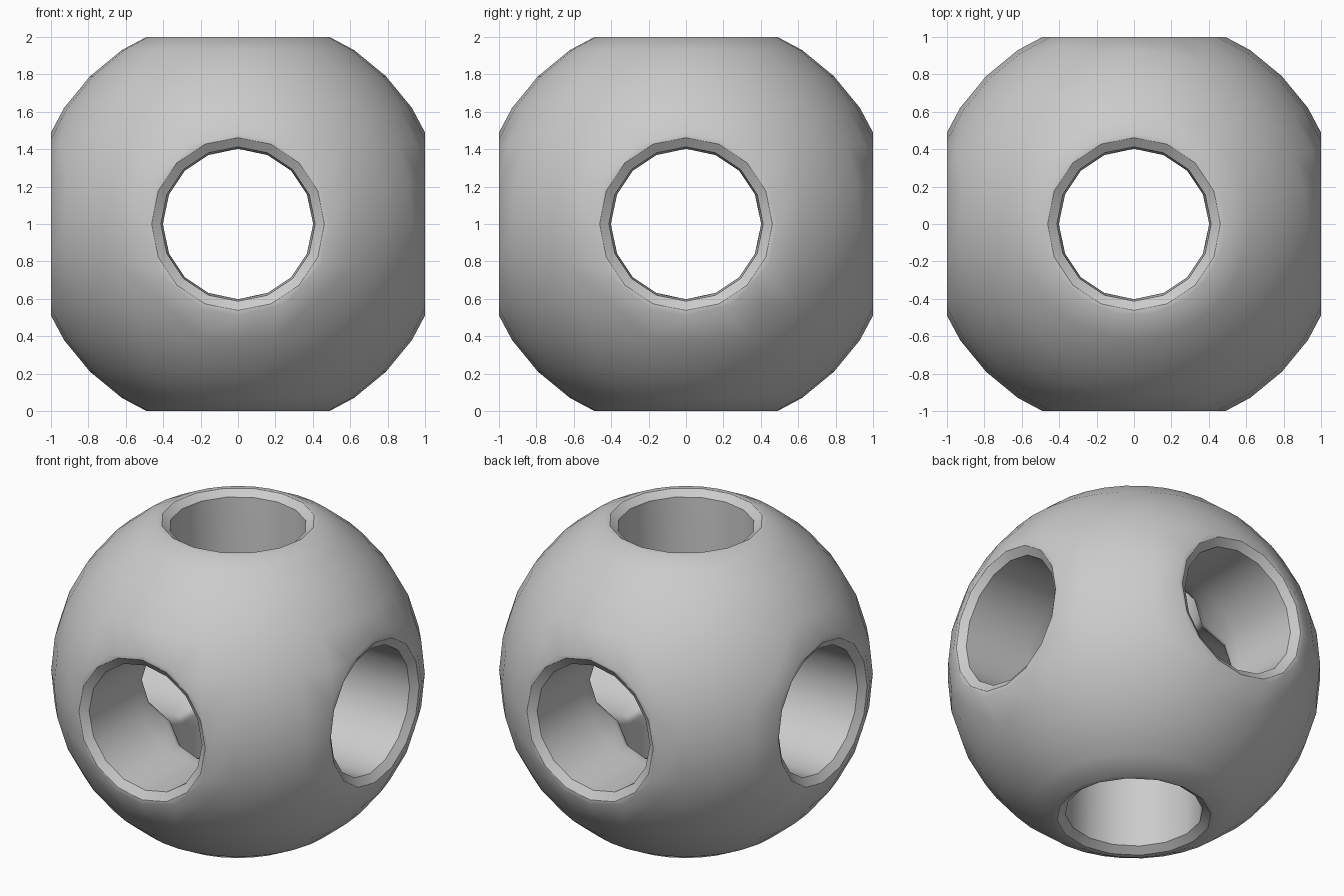
import bpy, bmesh, math
from mathutils import Matrix

cube = bpy.data.objects.get("Cube")
if cube:
    bpy.data.objects.remove(cube, do_unlink=True)

SIDES = 16
CENTRE = Matrix.Translation((0, 0, 1))


def add_object(name, bm):
    bmesh.ops.recalc_face_normals(bm, faces=bm.faces)
    mesh = bpy.data.meshes.new(name)
    bm.to_mesh(mesh)
    bm.free()
    obj = bpy.data.objects.new(name, mesh)
    bpy.context.collection.objects.link(obj)
    return obj


def hole_cutter(name, turn):
    """Tapered bore with a flared mouth at both ends."""
    half = [(0.533, 1.05), (0.412, 0.965), (0.402, 0.5)]
    profile = half + [(r, -z) for r, z in reversed(half)]
    bm = bmesh.new()
    rings = []
    for r, z in profile:
        angles = [math.tau * i / SIDES for i in range(SIDES)]
        rings.append([bm.verts.new((r * math.cos(a), r * math.sin(a), z)) for a in angles])
    for a, b in zip(rings, rings[1:]):
        for i in range(SIDES):
            j = (i + 1) % SIDES
            bm.faces.new((a[i], a[j], b[j], b[i]))
    bm.faces.new(rings[0])
    bm.faces.new(rings[-1])
    bm.transform(CENTRE @ turn)
    return add_object(name, bm)


# Ball
bm = bmesh.new()
bmesh.ops.create_uvsphere(bm, u_segments=32, v_segments=16, radius=1.118, matrix=CENTRE)
ball = add_object("drilled_ball", bm)

# Box that trims the six flat seats
bm = bmesh.new()
bmesh.ops.create_cube(bm, size=2, matrix=CENTRE)
helpers = [(add_object("trim_box", bm), 'INTERSECT')]

# Three crossing holes
quarter = math.pi / 2
for name, turn in (("hole_up", Matrix()),
                   ("hole_side", Matrix.Rotation(quarter, 4, 'Y')),
                   ("hole_front", Matrix.Rotation(quarter, 4, 'X'))):
    helpers.append((hole_cutter(name, turn), 'DIFFERENCE'))

for helper, operation in helpers:
    helper.hide_render = True
    mod = ball.modifiers.new(helper.name, 'BOOLEAN')
    mod.operation = operation
    mod.solver = 'EXACT'
    mod.object = helper

# Apply the cuts and drop the helpers
bpy.context.view_layer.update()
evaluated = ball.evaluated_get(bpy.context.evaluated_depsgraph_get())
bm = bmesh.new()
bm.from_mesh(evaluated.to_mesh())
evaluated.to_mesh_clear()
ball.modifiers.clear()
for helper, _ in helpers:
    bpy.data.objects.remove(helper, do_unlink=True)

# Round the inner edges where the holes meet
bmesh.ops.remove_doubles(bm, verts=bm.verts, dist=0.0005)


def inside(v):
    return max(abs(v.co.x), abs(v.co.y), abs(v.co.z - 1)) < 0.48


inner = [e for e in bm.edges if len(e.link_faces) == 2
         and all(inside(v) for v in e.verts) and e.calc_face_angle(0) > 0.6]
if inner:
    bmesh.ops.bevel(bm, geom=inner, offset=0.04, segments=3, profile=0.5,
                    affect='EDGES', clamp_overlap=True)
bm.to_mesh(ball.data)
bm.free()

# Colour
grey = bpy.data.materials.new("light_grey")
grey.use_nodes = True
colour = (0.6, 0.6, 0.6, 1)
grey.diffuse_color = colour
grey.node_tree.nodes["Principled BSDF"].inputs["Base Color"].default_value = colour
ball.data.materials.clear()
ball.data.materials.append(grey)
for face in ball.data.polygons:
    face.material_index = 0

# Smooth shading with crisp rims
bpy.ops.object.select_all(action='DESELECT')
ball.select_set(True)
bpy.context.view_layer.objects.active = ball
bpy.ops.object.shade_smooth_by_angle(angle=math.radians(30))
